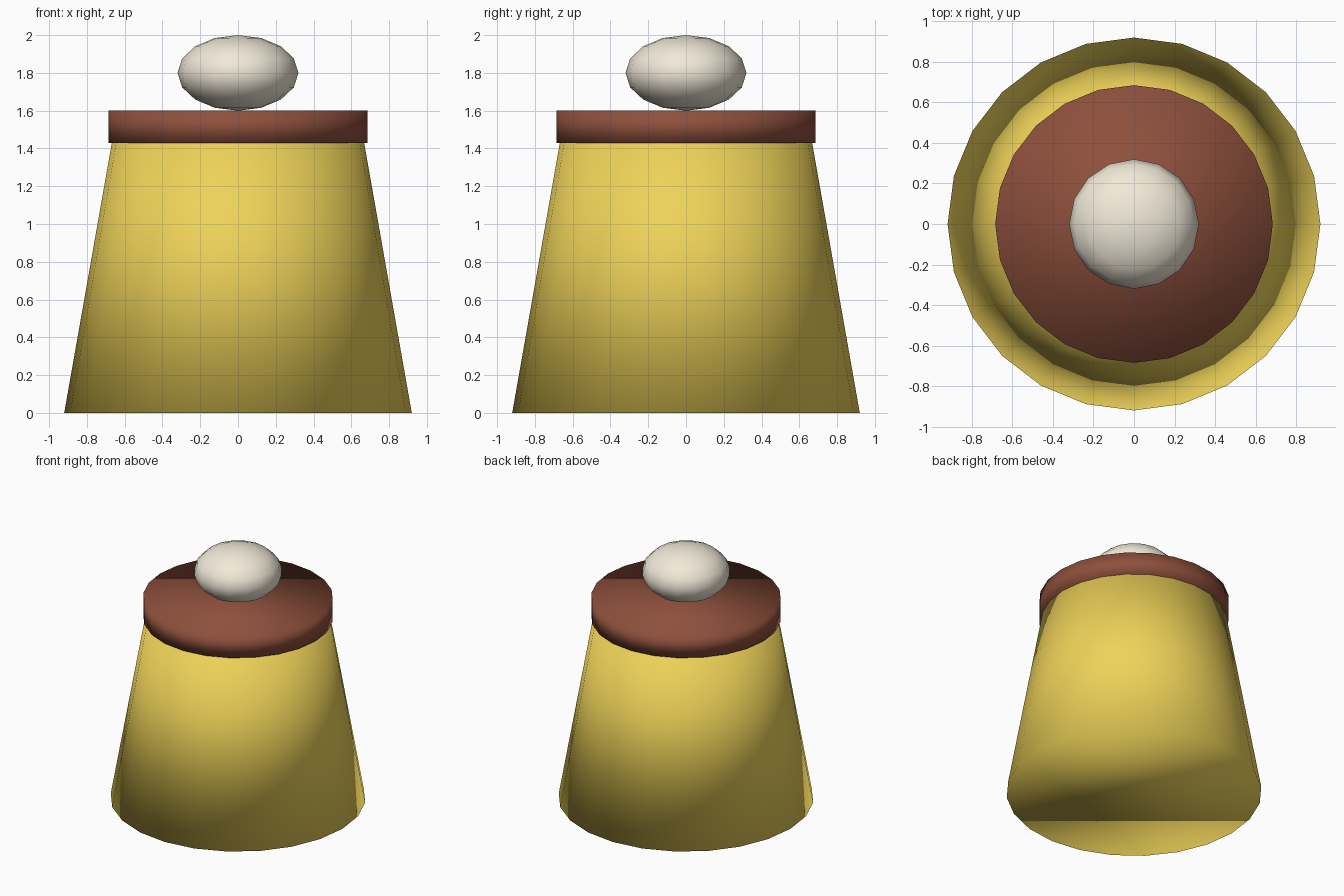
import bpy

if "Cube" in bpy.data.objects:
    bpy.data.objects.remove(bpy.data.objects["Cube"])


def finish(name, color):
    obj = bpy.context.object
    obj.name = name
    bpy.ops.object.shade_smooth()
    mat = bpy.data.materials.new(name + "_color")
    mat.diffuse_color = (*color, 1)
    mat.use_nodes = True
    mat.node_tree.nodes["Principled BSDF"].inputs["Base Color"].default_value = mat.diffuse_color
    obj.data.materials.append(mat)
    return obj


# Tapered body
H = 1.52
bpy.ops.mesh.primitive_cone_add(vertices=24, radius1=0.92, radius2=0.652,
                                depth=H, location=(0, 0, H / 2))
finish("body", (0.86, 0.65, 0.10))

# Band around the top
bpy.ops.mesh.primitive_cylinder_add(vertices=24, radius=0.685, depth=0.17,
                                    location=(0, 0, 1.515))
finish("top_band", (0.27, 0.08, 0.045))

# Flattened round knob
bpy.ops.mesh.primitive_uv_sphere_add(segments=16, ring_count=8, radius=1,
                                     location=(0, 0, 1.8))
bpy.context.object.scale = (0.32, 0.32, 0.2)
bpy.ops.object.transform_apply(location=False, rotation=False, scale=True)
finish("knob", (0.88, 0.82, 0.69))
